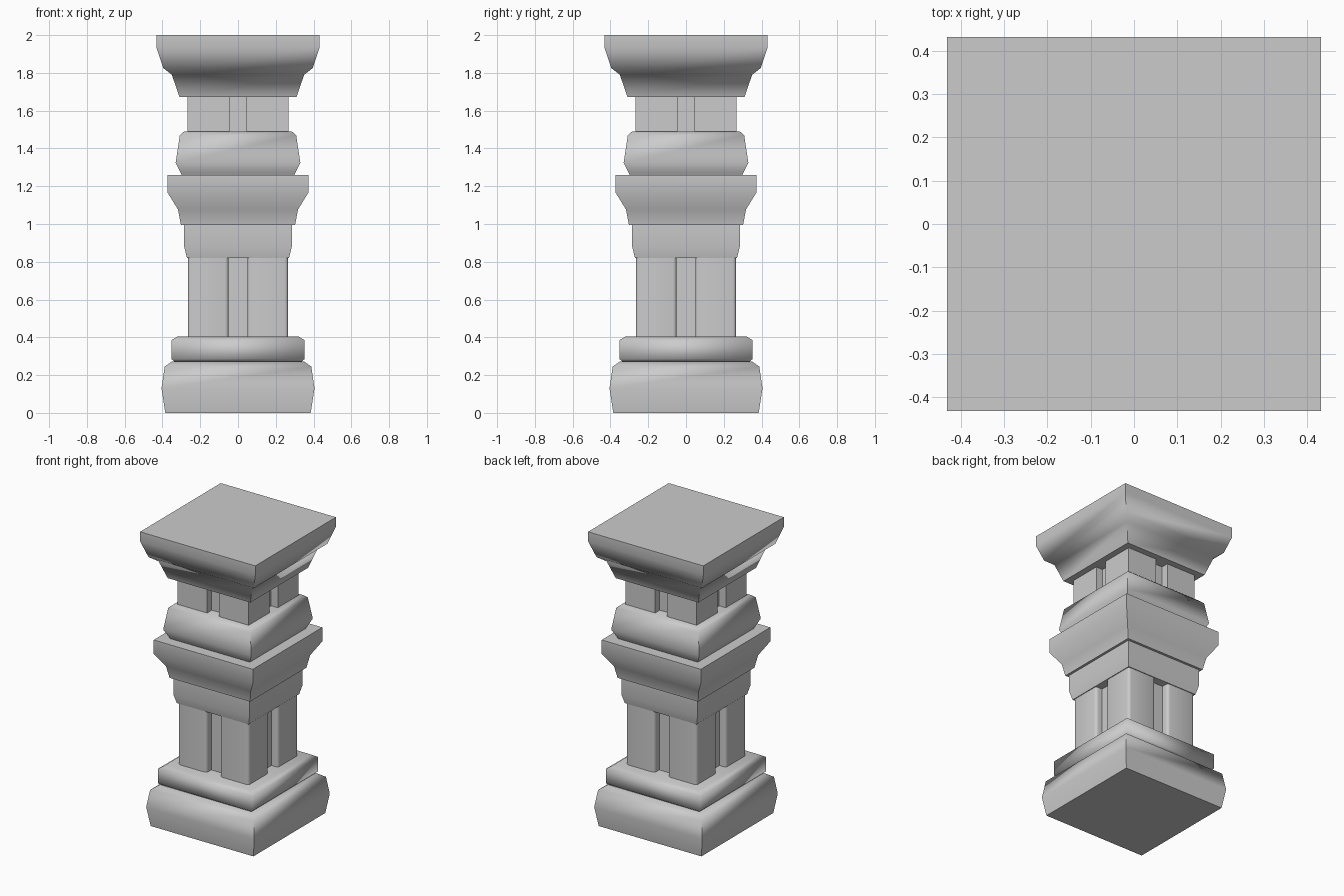
import bpy, bmesh, math

cube = bpy.data.objects.get("Cube")
if cube:
    bpy.data.objects.remove(cube, do_unlink=True)

stone = bpy.data.materials.new("grey_stone")
stone.use_nodes = True
grey = (0.6, 0.6, 0.6, 1)
stone.diffuse_color = grey
stone.node_tree.nodes["Principled BSDF"].inputs["Base Color"].default_value = grey


def finish(name, bm, angle):
    bmesh.ops.recalc_face_normals(bm, faces=bm.faces)
    mesh = bpy.data.meshes.new(name)
    bm.to_mesh(mesh)
    bm.free()
    mesh.materials.append(stone)
    ob = bpy.data.objects.new(name, mesh)
    bpy.context.collection.objects.link(ob)
    bpy.ops.object.select_all(action="DESELECT")
    ob.select_set(True)
    bpy.context.view_layer.objects.active = ob
    bpy.ops.object.shade_smooth_by_angle(angle=math.radians(angle))


def loft(bm, rings):
    """Join matching rings with quads and cap both ends."""
    rings = [[bm.verts.new(p) for p in ring] for ring in rings]
    for low, high in zip(rings, rings[1:]):
        for i in range(len(low)):
            j = (i + 1) % len(low)
            bm.faces.new((low[i], low[j], high[j], high[i]))
    bm.faces.new(rings[0][::-1])
    bm.faces.new(rings[-1])


def moulding(name, profile):
    """Square moulding from (half width, height) pairs."""
    bm = bmesh.new()
    loft(bm, [[(-h, -h, z), (h, -h, z), (h, h, z), (-h, h, z)] for h, z in profile])
    finish(name, bm, 60)


def grooved_block(name, h, g, d, z0, z1, round_edge=0):
    """Square block with one upright groove in the middle of each side."""
    quarter = [(h - d, g), (h, g), (h, h), (g, h), (g, h - d)]
    outline = []
    for _ in range(4):
        outline += quarter
        quarter = [(-y, x) for x, y in quarter]
    bm = bmesh.new()
    loft(bm, [[(x, y, z) for x, y in outline] for z in (z0, z1)])
    if round_edge:
        edges = [e for e in bm.edges
                 if abs(e.verts[0].co.z - e.verts[1].co.z) > 0.01
                 and max(abs(e.verts[0].co.x), abs(e.verts[0].co.y)) > h - 0.001]
        bmesh.ops.bevel(bm, geom=edges, offset=round_edge, segments=3,
                        profile=0.5, affect="EDGES")
    finish(name, bm, 40)


# Base
moulding("base", [(.385, 0), (.405, .13), (.388, .245), (.35, .272)])
moulding("base_step", [(.335, .27), (.352, .285), (.352, .385), (.32, .405)])
# Shaft
grooved_block("shaft", .265, .05, .05, .404, .822, .018)
moulding("shaft_collar", [(.27, .82), (.285, .88), (.285, 1.0)])
# Middle mouldings
moulding("middle_cornice", [(.302, .995), (.318, 1.077), (.372, 1.165), (.372, 1.26)])
moulding("cushion", [(.298, 1.26), (.306, 1.275), (.33, 1.325), (.308, 1.47), (.285, 1.49)])
# Neck and capital
grooved_block("neck", .267, .045, .05, 1.488, 1.675)
moulding("capital", [(.31, 1.672), (.35, 1.79), (.395, 1.825), (.432, 1.935), (.432, 2.0)])
